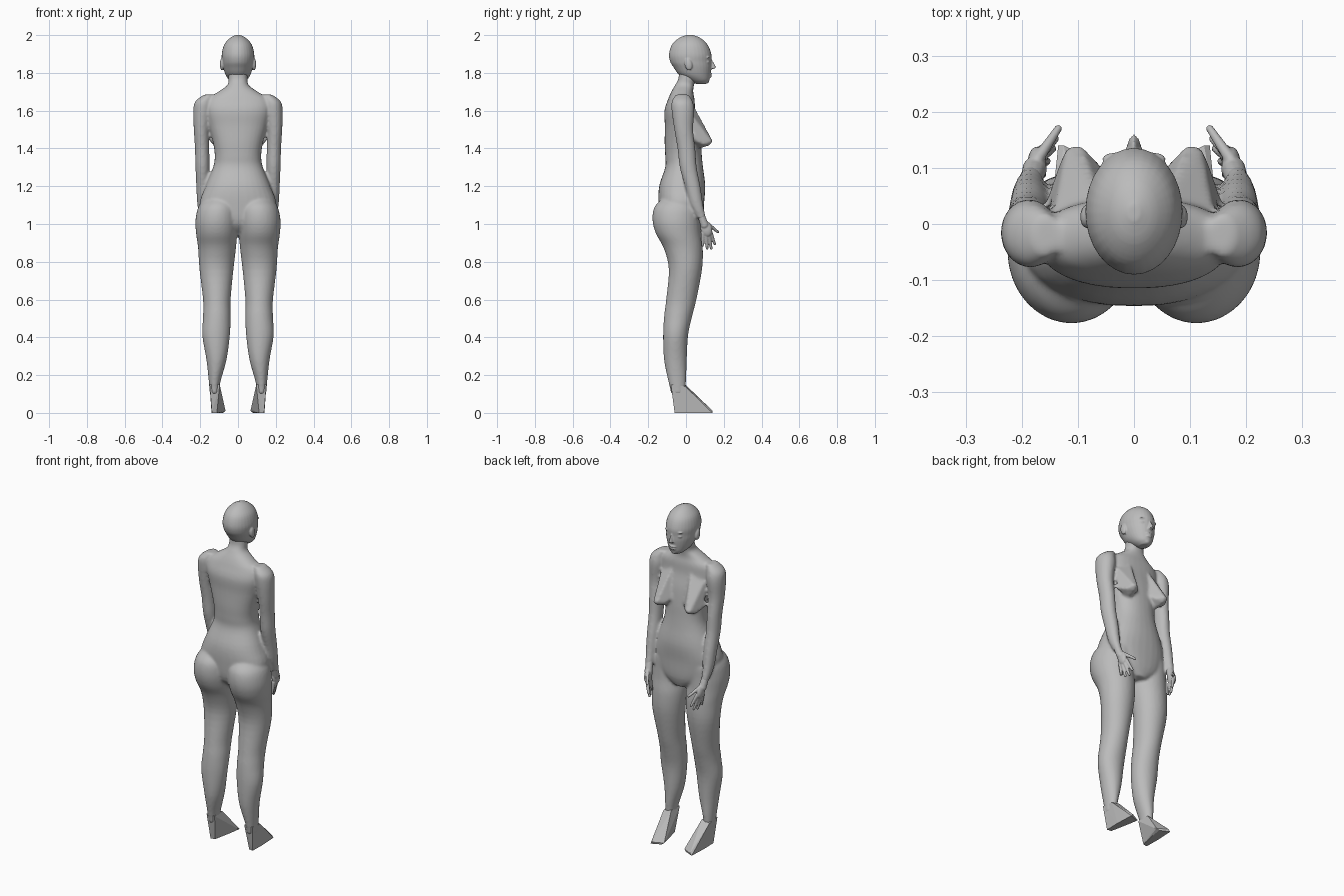
import bpy, bmesh, math
from mathutils import Vector, Matrix

skin = bpy.data.materials.new("plain grey")
skin.diffuse_color = (0.5, 0.5, 0.5, 1)


def finish(bm, name, voxel=None, smooth=0):
    bmesh.ops.recalc_face_normals(bm, faces=bm.faces)
    me = bpy.data.meshes.new(name)
    bm.to_mesh(me)
    bm.free()
    me.materials.append(skin)
    ob = bpy.data.objects.new(name, me)
    bpy.context.collection.objects.link(ob)
    if voxel:
        m = ob.modifiers.new("fuse", 'REMESH')
        m.mode = 'VOXEL'
        m.voxel_size = voxel
        m.use_smooth_shade = True
        s = ob.modifiers.new("blend", 'SMOOTH')
        s.factor, s.iterations = 0.5, smooth
    return ob


def catmull(a, b, c, d, t):
    return [0.5 * (2*q + (r-p)*t + (2*p-5*q+4*r-s)*t*t + (3*q-p-3*r+s)*t**3)
            for p, q, r, s in zip(a, b, c, d)]


def loft(bm, rows, power=2.0, side=1, n=32, steps=4):
    """Horizontal rounded sections (x, y, z, rx, ry), splined and skinned."""
    pts = []
    for i in range(len(rows) - 1):
        a, d = rows[max(i-1, 0)], rows[min(i+2, len(rows)-1)]
        pts += [catmull(a, rows[i], rows[i+1], d, k/steps) for k in range(steps)]
    pts.append(rows[-1])
    rings = []
    for x, y, z, rx, ry in pts:
        ring = []
        for k in range(n):
            c, s = math.cos(2*math.pi*k/n), math.sin(2*math.pi*k/n)
            u = math.copysign(abs(c)**(2/power), c)
            v = math.copysign(abs(s)**(2/power), s)
            ring.append(bm.verts.new((side*(x + rx*u), y + ry*v, z)))
        rings.append(ring)
    for p, q in zip(rings, rings[1:]):
        for k in range(n):
            j = (k+1) % n
            bm.faces.new((p[k], p[j], q[j], q[k]))
    bm.faces.new(rings[0])
    bm.faces.new(rings[-1])


def blob(bm, c, r, tilt=0):
    m = Matrix.Translation(c) @ Matrix.Rotation(tilt, 4, 'X') @ Matrix.Diagonal((*r, 1))
    bmesh.ops.create_uvsphere(bm, u_segments=20, v_segments=12, radius=1, matrix=m)


def finger(bm, p, q, r0, r1):
    p, q = Vector(p), Vector(q)
    rot = (q-p).to_track_quat('Z', 'Y').to_matrix().to_4x4()
    bmesh.ops.create_cone(bm, cap_ends=True, segments=12, radius1=r0, radius2=r1,
                          depth=(q-p).length, matrix=Matrix.Translation((p+q)/2) @ rot)
    blob(bm, p, (r0,)*3)
    blob(bm, q, (r1,)*3)


def hull(bm, pts, side=1):
    vs = [bm.verts.new((side*x, y, z)) for x, y, z in pts]
    bmesh.ops.convex_hull(bm, input=vs)


# torso and neck
body = bmesh.new()
loft(body, [(0, 0, .94, .05, .07), (0, -.02, 1.0, .16, .11), (0, -.025, 1.1, .203, .12),
            (0, -.02, 1.2, .172, .122), (0, -.01, 1.3, .132, .1), (0, -.013, 1.36, .123, .097),
            (0, -.017, 1.43, .132, .096), (0, -.022, 1.52, .155, .09),
            (0, -.032, 1.6, .17, .082), (0, -.025, 1.66, .16, .07),
            (0, -.02, 1.7, .105, .058), (0, -.008, 1.735, .056, .05),
            (0, .006, 1.77, .05, .046), (0, .012, 1.83, .05, .05)], power=2.3)
for s in (1, -1):
    # legs with buttocks
    loft(body, [(.1, -.03, 1.14, .07, .09), (.107, -.045, 1.09, .103, .122),
                (.112, -.05, 1.02, .113, .127), (.113, -.04, .95, .109, .12),
                (.111, -.014, .87, .1, .103), (.114, -.003, .76, .09, .088),
                (.112, -.025, .6, .073, .08), (.112, -.042, .51, .073, .074),
                (.116, -.055, .41, .073, .066), (.114, -.056, .28, .053, .06),
                (.124, -.046, .16, .03, .046), (.124, -.042, .1, .026, .036)], side=s)
    # arms
    loft(body, [(.155, -.02, 1.685, .025, .035), (.18, -.02, 1.65, .045, .055),
                (.187, -.016, 1.6, .05, .06), (.193, -.012, 1.5, .041, .05),
                (.19, .002, 1.4, .038, .047), (.188, .012, 1.3, .037, .045),
                (.187, .035, 1.2, .034, .041), (.187, .057, 1.1, .028, .034),
                (.183, .083, 1.03, .019, .023)], side=s)
    # breasts
    hull(body, [(.06, .045, 1.62), (.14, .03, 1.58), (.035, .07, 1.46), (.16, .03, 1.45),
                (.09, .06, 1.395), (.095, .142, 1.44), (.12, .138, 1.435),
                (.06, .105, 1.43), (.135, .10, 1.42), (.1, .125, 1.415)], side=s)
finish(body, "body", 0.008, 4)

# head, nose, lips and ears
head = bmesh.new()
loft(head, [(0, .08, 1.742, .022, .028), (0, .068, 1.76, .046, .055), (0, .046, 1.79, .066, .083),
            (0, .034, 1.83, .079, .1), (0, .025, 1.86, .084, .109), (0, .022, 1.9, .086, .112),
            (0, .02, 1.95, .073, .094), (0, .02, 1.985, .042, .056),
            (0, .02, 2.001, .01, .014)])
hull(head, [(0, .135, 1.875), (-.02, .11, 1.82), (.02, .11, 1.82), (0, .16, 1.832),
            (-.01, .152, 1.824), (.01, .152, 1.824), (0, .11, 1.812)])
blob(head, (0, .124, 1.795), (.024, .014, .007))
blob(head, (0, .122, 1.781), (.021, .014, .007))
blob(head, (0, .105, 1.757), (.02, .018, .015))
for s in (1, -1):
    blob(head, (s*.034, .112, 1.858), (.019, .014, .008))
    blob(head, (s*.034, .116, 1.882), (.024, .012, .006))
    blob(head, (s*.085, .013, 1.845), (.011, .02, .033), 0.2)
finish(head, "head", 0.004, 3)

for s, side in ((1, "right"), (-1, "left")):
    # hands: palm, four fingers and a thumb
    hand = bmesh.new()
    finger(hand, (s*.183, .08, 1.045), (s*.177, .098, .995), .02, .022)
    blob(hand, (s*.173, .107, .975), (.017, .03, .043), 0.3)
    for base, tip in (((.172, .09, .95), (.163, .088, .887)), ((.17, .105, .945), (.155, .112, .87)),
                      ((.167, .12, .945), (.145, .134, .87)), ((.163, .13, .955), (.14, .152, .895)),
                      ((.172, .115, 1.0), (.135, .17, .957))):
        finger(hand, (s*base[0], base[1], base[2]), (s*tip[0], tip[1], tip[2]), .011, .007)
    finish(hand, side + " hand", 0.0035, 2)

    # feet: faceted wedges
    foot = bmesh.new()
    hull(foot, [(.097, -.08, .15), (.15, -.08, .15), (.1, -.004, .15), (.15, -.004, .14),
                (.112, -.055, 0), (.138, -.06, 0), (.14, .03, 0), (.135, .14, 0), (.125, .14, .012),
                (.068, .09, .02), (.066, .11, .01), (.09, .05, 0), (.08, .115, 0)], side=s)
    finish(foot, side + " foot")
